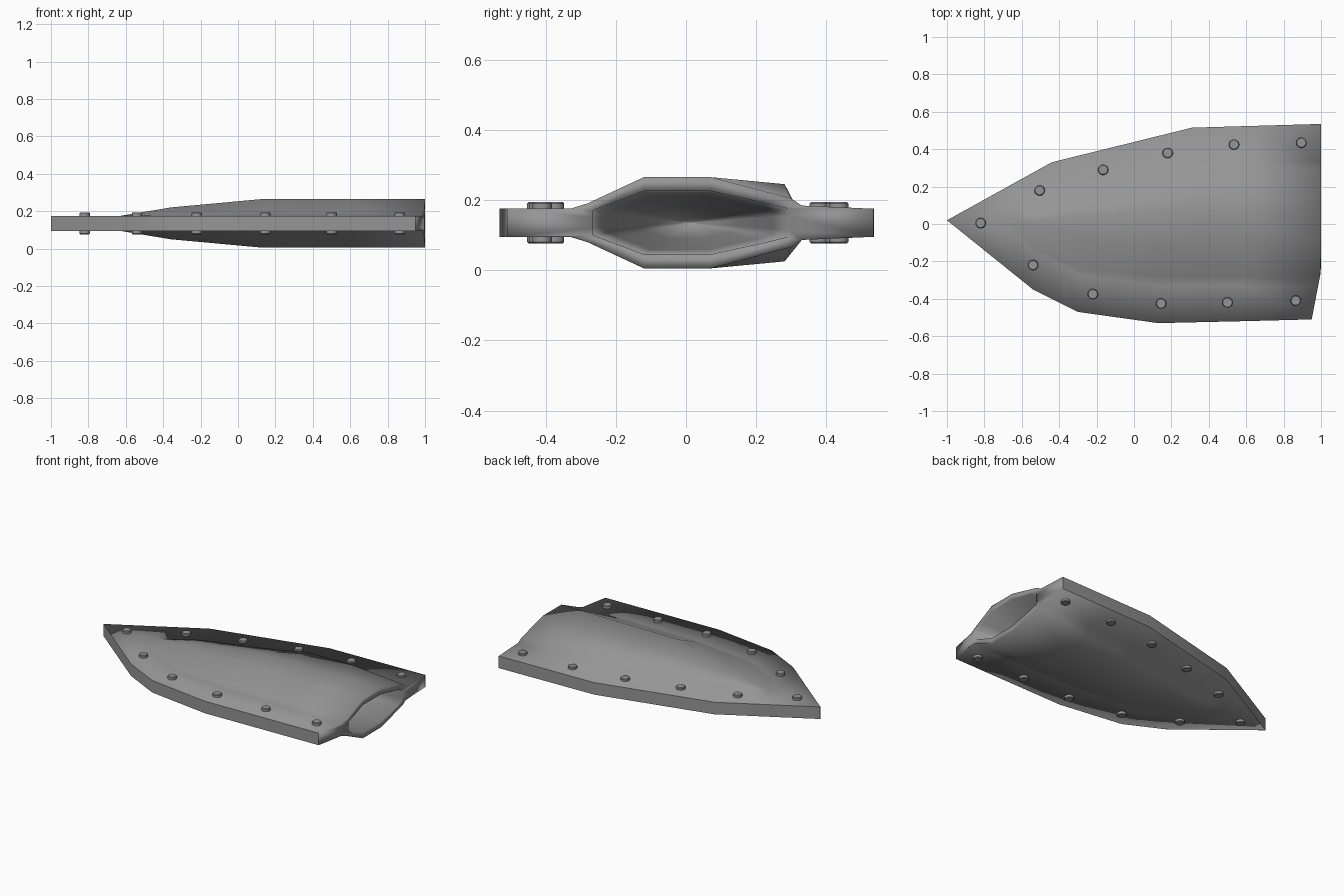
import bpy, bmesh, math

cube = bpy.data.objects.get("Cube")
if cube:
    bpy.data.objects.remove(cube, do_unlink=True)

MID, FLANGE = 0.135, 0.175


def material(name, value):
    m = bpy.data.materials.new(name)
    m.use_nodes = True
    col = (value, value, value, 1)
    m.diffuse_color = col
    bsdf = m.node_tree.nodes["Principled BSDF"]
    bsdf.inputs["Base Color"].default_value = col
    bsdf.inputs["Roughness"].default_value = 0.6
    return m


GREY = material("grey", 0.3)


def make(name, bm, angle=None):
    bmesh.ops.remove_doubles(bm, verts=bm.verts, dist=0.0005)
    bmesh.ops.recalc_face_normals(bm, faces=bm.faces)
    me = bpy.data.meshes.new(name)
    bm.to_mesh(me)
    bm.free()
    ob = bpy.data.objects.new(name, me)
    bpy.context.collection.objects.link(ob)
    me.materials.append(GREY)
    bpy.ops.object.select_all(action='DESELECT')
    ob.select_set(True)
    bpy.context.view_layer.objects.active = ob
    if angle:
        bpy.ops.object.shade_smooth_by_angle(angle=math.radians(angle))
    else:
        bpy.ops.object.shade_smooth()
    return ob


def at(path, x):
    """Height of a polyline at x."""
    for (x0, v0), (x1, v1) in zip(path, path[1:]):
        if x <= x1:
            return v0 + (v1 - v0) * max(0, x - x0) / (x1 - x0)
    return path[-1][1]


# Outline of the flange and guide lines of the raised pocket
BACK_EDGE = [(-1, .02), (-.44, .33), (.31, .515), (1, .535)]
FRONT_EDGE = [(-1, .02), (-.54, -.35), (-.3, -.47), (.13, -.53), (1, -.51)]
BACK_FOOT = [(-1, .02), (-.62, .03), (-.36, .13), (0, .21), (.31, .3), (1, .33)]
FRONT_FOOT = [(-1, .02), (-.63, -.04), (-.54, -.14), (-.3, -.27), (.13, -.33), (1, -.33)]
BACK_TOP = [(-1, .02), (-.63, .015), (.13, .07), (1, .07)]
FRONT_TOP = [(-1, .02), (-.63, 0), (.13, -.12), (1, -.12)]
TOP_Z = [(-.63, FLANGE), (-.36, .22), (.13, .265), (1, .265)]
RIDGE_Z = [(-.63, FLANGE), (-.36, .205), (.31, .245), (.6, .245), (1, .205)]
STATIONS = [-1, -.63, -.54, -.44, -.36, -.3, 0, .13, .31, .6, 1]


def end_x(x, y):
    """Slant the front corner of the mouth end."""
    return x - 0.05 * max(0, (-.25 - y) / .26) if x == 1 else x


def mirrored(half):
    return half + [(y, 2 * MID - z) for y, z in reversed(half)]


def outer_section(x):
    h, foot, back = at(TOP_Z, x), at(FRONT_FOOT, x), at(BACK_FOOT, x)
    rise = h - FLANGE
    return mirrored([
        (at(BACK_EDGE, x), FLANGE), (back, FLANGE + .1 * rise),
        (back - .35 * rise, at(RIDGE_Z, x)), (at(BACK_TOP, x), h),
        (at(FRONT_TOP, x), h), (foot + .55 * rise, FLANGE + .17 * rise),
        (foot, FLANGE), (at(FRONT_EDGE, x), FLANGE)])


MOUTH = mirrored([(.29, .155), (.29, .175), (.23, .19), (.07, .225),
                  (-.12, .225), (-.22, .187), (-.265, .17), (-.265, .15)])


def inner_section(x, s):
    return [(y * s + .01 * (1 - s), MID + (z - MID) * s) for y, z in MOUTH]


# Sheath body: outer loft, mouth lip, then the cavity running inside
bm = bmesh.new()
loops = [(x, outer_section(x)) for x in STATIONS]
loops += [(x, inner_section(x, s)) for x, s in
          ((1, 1), (.31, .85), (-.1, .5), (-.5, .08))]
rings = [[bm.verts.new((end_x(x, y), y, z)) for y, z in ring] for x, ring in loops]
for a, b in zip(rings, rings[1:]):
    n = len(a)
    for i in range(n):
        bm.faces.new((a[i], a[(i + 1) % n], b[(i + 1) % n], b[i]))
bm.faces.new(rings[-1])
bmesh.ops.dissolve_degenerate(bm, dist=0.0005, edges=bm.edges)
make("sheath_body", bm)

# Rim: upright band wrapped round the flange edge
bm = bmesh.new()
outline = [(end_x(x, y), y - .001) for x, y in reversed(FRONT_EDGE)]
outline += [(x, y + .001) for x, y in BACK_EDGE]
band = [[bm.verts.new((x, y, z)) for x, y in outline] for z in (2 * MID - FLANGE, FLANGE)]
for i in range(len(outline) - 1):
    bm.faces.new((band[0][i], band[0][i + 1], band[1][i + 1], band[1][i]))
make("flange_rim", bm, 40)

# Rivets along both edges, standing proud above and below
RIVETS = [(-.82, .005), (-.505, .18), (-.165, .29), (.18, .38), (.535, .425),
          (.895, .435), (-.54, -.22), (-.22, -.375), (.145, -.425),
          (.5, -.42), (.865, -.41)]
for x, y in RIVETS:
    bm = bmesh.new()
    bmesh.ops.create_cone(bm, cap_ends=True, segments=20, radius1=.028,
                          radius2=.028, depth=.117)
    caps = [e for e in bm.edges if abs(e.verts[0].co.z - e.verts[1].co.z) < .001]
    bmesh.ops.bevel(bm, geom=caps, offset=.004, segments=1, affect='EDGES')
    rivet = make("rivet", bm, 40)
    rivet.location = (x, y, MID)
